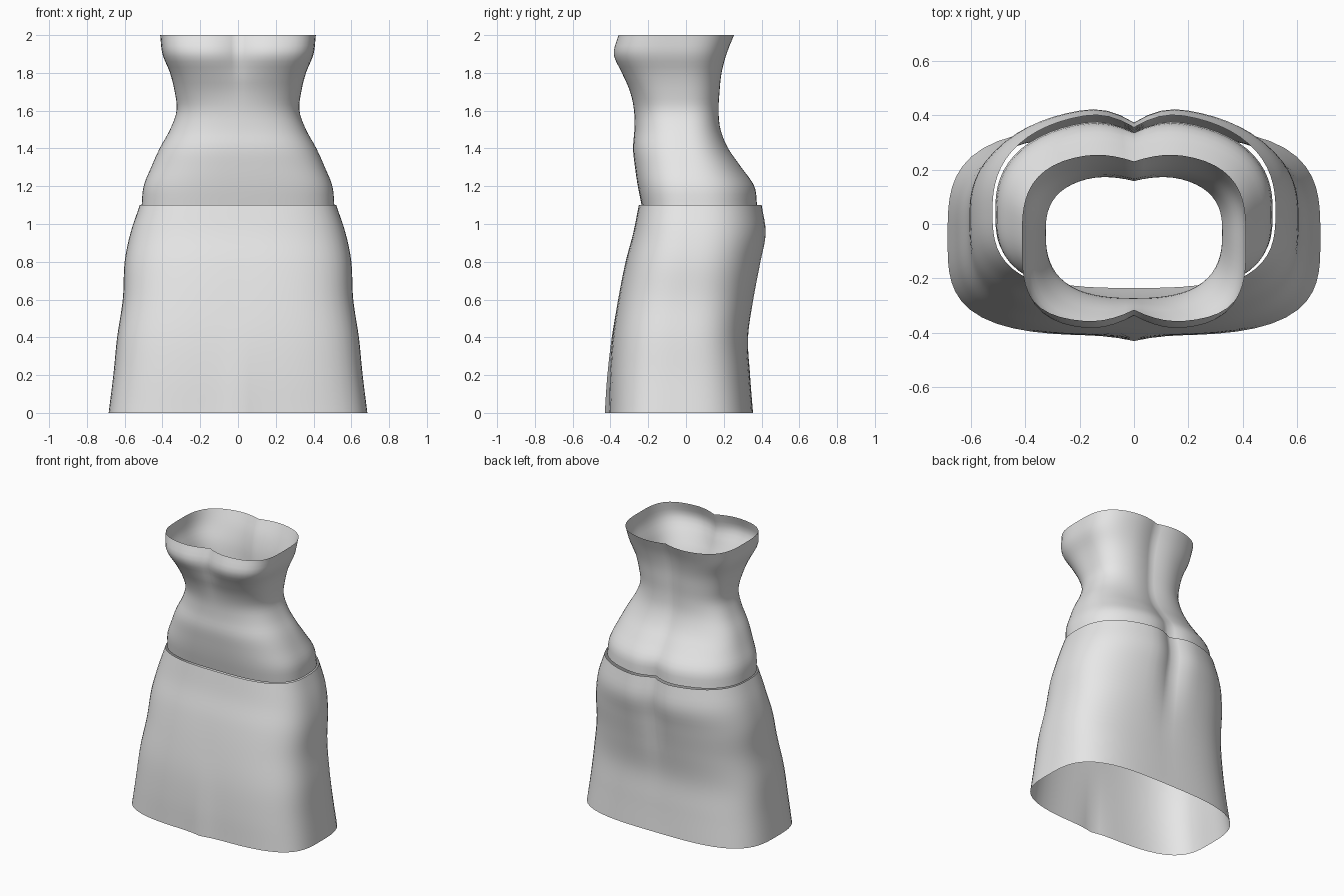
import bpy
import bmesh
from math import cos, sin, tau

cube = bpy.data.objects.get("Cube")
if cube:
    bpy.data.objects.remove(cube)

fabric = bpy.data.materials.new("light grey fabric")
fabric.use_nodes = True
grey = (0.8, 0.8, 0.8, 1)
fabric.diffuse_color = grey
fabric.node_tree.nodes["Principled BSDF"].inputs["Base Color"].default_value = grey


def smooth_key(keys, z):
    """Cubic interpolation through (height, value...) rows sorted upwards."""
    z = min(max(z, keys[0][0]), keys[-1][0])
    i = 0
    while i < len(keys) - 2 and z > keys[i + 1][0]:
        i += 1
    low, high = keys[i], keys[i + 1]
    before, after = keys[max(i - 1, 0)], keys[min(i + 2, len(keys) - 1)]
    span = high[0] - low[0]
    t = (z - low[0]) / span
    values = []
    for k in range(1, len(low)):
        slope_low = (high[k] - before[k]) / (high[0] - before[0]) * span
        slope_high = (after[k] - low[k]) / (after[0] - low[0]) * span
        rise = high[k] - low[k]
        values.append(low[k] + t * slope_low
                      + t * t * (3 * rise - 2 * slope_low - slope_high)
                      + t * t * t * (slope_low + slope_high - 2 * rise))
    return values


def ring_point(angle, outline, shape):
    """Rounded-box outline with a centre crease at the front and the back."""
    width, front, back = outline
    middle, front_power, back_power, front_crease, back_crease = shape
    c, s = cos(angle), sin(angle)
    power = back_power if s > 0 else front_power
    radius = (abs(c) ** power + abs(s) ** power) ** (-1 / power)
    x = width * radius * c
    depth = back - middle if s > 0 else middle - front
    y = middle + depth * radius * s
    fold = max(0, 1 - abs(x) / 0.18) ** 2
    if s > 0:
        y -= back_crease * fold
    else:
        y += front_crease * fold
    return x, y


def loft(name, outlines, shapes, rows, sides=72):
    """Open cloth tube through the given profile keys."""
    bm = bmesh.new()
    bottom, top = outlines[0][0], outlines[-1][0]
    rings = []
    for r in range(rows + 1):
        z = bottom + (top - bottom) * r / rows
        outline, shape = smooth_key(outlines, z), smooth_key(shapes, z)
        ring = []
        for k in range(sides):
            x, y = ring_point(tau * k / sides, outline, shape)
            ring.append(bm.verts.new((x, y, z)))
        rings.append(ring)
    for lower, upper in zip(rings, rings[1:]):
        for k in range(sides):
            n = (k + 1) % sides
            bm.faces.new((lower[k], lower[n], upper[n], upper[k]))
    mesh = bpy.data.meshes.new(name)
    bm.to_mesh(mesh)
    bm.free()
    mesh.materials.append(fabric)
    mesh.shade_smooth()
    obj = bpy.data.objects.new(name, mesh)
    bpy.context.collection.objects.link(obj)
    return obj


# Skirt: height, half width, front, back
skirt_outline = [
    (0, 0.685, -0.41, 0.355),
    (0.2, 0.66, -0.405, 0.34),
    (0.4, 0.64, -0.39, 0.33),
    (0.6, 0.61, -0.36, 0.36),
    (0.8, 0.6, -0.32, 0.4),
    (0.95, 0.57, -0.28, 0.43),
    (1.1, 0.52, -0.25, 0.41),
]
# Skirt: height, middle, front and back squareness, front and back crease
skirt_shape = [
    (0, -0.05, 3.4, 3.3, -0.02, 0),
    (0.5, -0.01, 3.2, 2.8, 0, 0.01),
    (0.9, 0.05, 3, 2.4, 0, 0.055),
    (1.1, 0.05, 3, 2.4, 0, 0.055),
]
loft("skirt", skirt_outline, skirt_shape, 30)

# Bodice, from hips past the waist to the bust
bodice_outline = [
    (1.1, 0.51, -0.235, 0.385),
    (1.2, 0.5, -0.255, 0.37),
    (1.3, 0.46, -0.27, 0.3),
    (1.4, 0.415, -0.28, 0.23),
    (1.5, 0.36, -0.272, 0.19),
    (1.6, 0.325, -0.275, 0.18),
    (1.7, 0.335, -0.3, 0.185),
    (1.8, 0.36, -0.345, 0.195),
    (1.9, 0.4, -0.387, 0.22),
    (2, 0.412, -0.36, 0.26),
]
bodice_shape = [
    (1.1, 0.05, 3, 2.4, 0, 0.05),
    (1.35, 0.01, 2.7, 2.5, 0, 0.025),
    (1.6, -0.03, 2.6, 2.7, 0, 0.022),
    (1.75, -0.04, 3, 2.8, 0.015, 0.025),
    (1.9, -0.05, 3.6, 3, 0.05, 0.03),
    (2, -0.05, 3.8, 3, 0.045, 0.03),
]
loft("bodice", bodice_outline, bodice_shape, 32)
